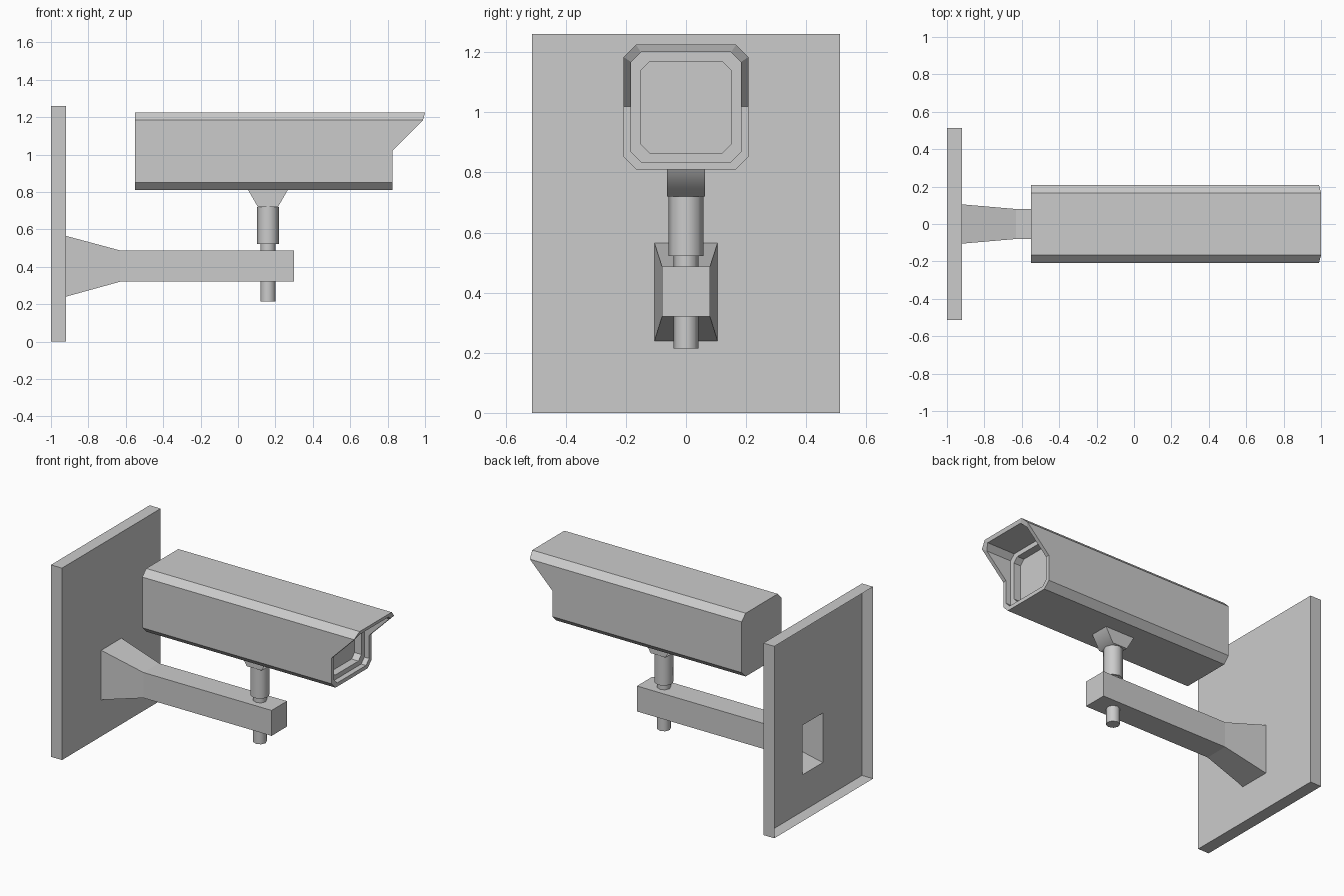
import bpy, bmesh, math
from mathutils import Matrix, Vector

if "Cube" in bpy.data.objects:
    bpy.data.objects.remove(bpy.data.objects["Cube"])


def loft(name, rings, cap_start=False, cap_end=False):
    """Bridge equal-length rings of points into a flat-shaded skin."""
    bm = bmesh.new()
    loops = [[bm.verts.new(p) for p in ring] for ring in rings]
    n = len(loops[0])
    for a, b in zip(loops, loops[1:]):
        for i in range(n):
            j = (i + 1) % n
            bm.faces.new((a[i], a[j], b[j], b[i]))
    if cap_start:
        bm.faces.new(loops[0][::-1])
    if cap_end:
        bm.faces.new(loops[-1])
    bmesh.ops.recalc_face_normals(bm, faces=bm.faces)
    return finish(name, bm)


def finish(name, bm):
    mesh = bpy.data.meshes.new(name)
    bm.to_mesh(mesh)
    bm.free()
    obj = bpy.data.objects.new(name, mesh)
    bpy.context.collection.objects.link(obj)
    return obj


def rect(x, half_y, z0, z1):
    return [(x, -half_y, z0), (x, half_y, z0), (x, half_y, z1), (x, -half_y, z1)]


def cylinder(name, sides, radius, z0, z1, x):
    bm = bmesh.new()
    bmesh.ops.create_cone(bm, cap_ends=True, segments=sides, radius1=radius,
                          radius2=radius, depth=z1 - z0,
                          matrix=Matrix.Translation((x, 0, (z0 + z1) / 2)))
    for f in bm.faces:
        f.smooth = abs(f.normal.z) < 0.5
    for e in bm.edges:
        e.smooth = all(f.smooth for f in e.link_faces)
    return finish(name, bm)


# wall plate: shallow tray open at the back, with a hole where the arm starts
base = rect(-0.92, 0.105, 0.24, 0.565)
loft("wall_plate", [rect(-1, 0.512, 0, 1.26), rect(-0.92, 0.512, 0, 1.26), base])

# hollow arm with flared root
loft("arm", [base, rect(-0.63, 0.08, 0.32, 0.487), rect(0.3, 0.08, 0.32, 0.487)],
     cap_end=True)

# pivot pin and collar
PX = 0.16
cylinder("pivot_pin", 8, 0.041, 0.215, 0.53, PX)
cylinder("pivot_collar", 8, 0.058, 0.522, 0.72, PX)

# swivel joint: lower half of a hexagonal drum lying across the camera
R = 0.107
half_hex = [(PX + R * math.cos(math.radians(a)), 0.812 + R * math.sin(math.radians(a)))
            for a in (180, 240, 300, 360)]
joint = loft("swivel_joint", [[(x, y, z) for x, z in half_hex] for y in (-0.0625, 0.0625)],
             cap_start=True, cap_end=True)
for p in joint.data.polygons:
    p.use_smooth = abs(p.normal.y) < 0.5 and p.normal.z < 0.5
for e in joint.data.edges:
    a, b = (joint.data.vertices[i].co for i in e.vertices)
    e.use_edge_sharp = abs(a.y - b.y) < 0.01 or a.z > 0.8

# camera housing: chamfered square tube with a slanted visor and recessed window
CZ, LIP_Z = 1.0175, 1.02


def section(h, c, x_of_z):
    pts = [(-h + c, -h), (h - c, -h), (h, -h + c), (h, LIP_Z - CZ), (h, h - c),
           (h - c, h), (-h + c, h), (-h, h - c), (-h, LIP_Z - CZ), (-h, -h + c)]
    return [(x_of_z(CZ + z), y, CZ + z) for y, z in pts]


def visor(z):
    if z <= LIP_Z:
        return 0.825
    if z <= 1.184:
        return 0.825 + (z - LIP_Z)
    return 0.989 + (z - 1.184) * 0.27


loft("camera_housing", [
    section(0.2075, 0.041, lambda z: -0.55),
    section(0.2075, 0.041, visor),
    section(0.1825, 0.033, visor),
    section(0.1825, 0.033, lambda z: 0.79),
    section(0.152, 0.031, lambda z: 0.79),
    section(0.152, 0.031, lambda z: 0.74),
], cap_start=True, cap_end=True)
